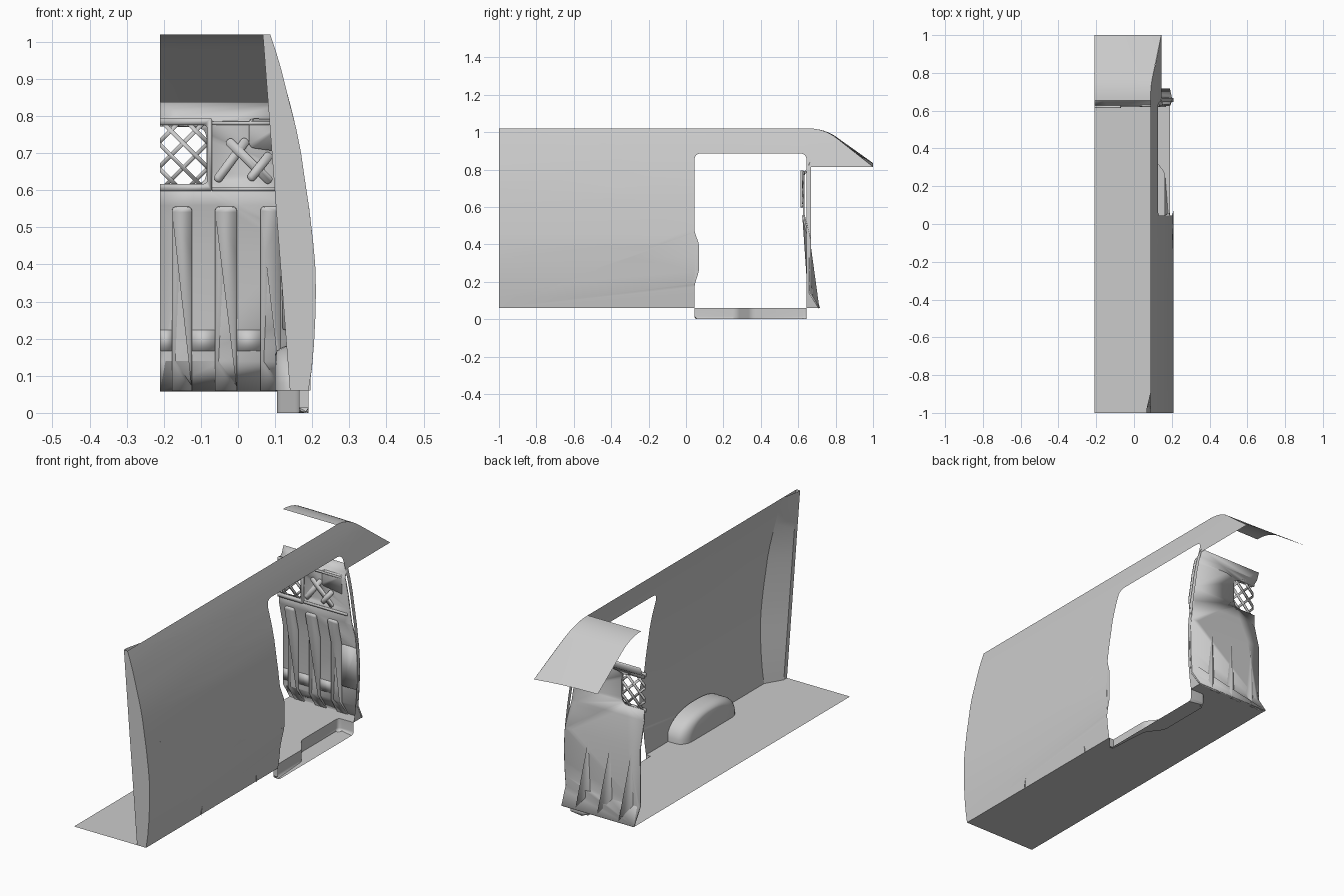
import bpy, bmesh, math
from mathutils import Vector

if "Cube" in bpy.data.objects:
    bpy.data.objects.remove(bpy.data.objects["Cube"])

LEFT, FLOOR, TOP = -0.21, 0.06, 1.02
# side wall bulge: (z, x); bulkhead side profile: (z, y)
WALL = [(.06, .19), (.12, .199), (.19, .205), (.26, .2085), (.33, .21), (.40, .208), (.455, .203), (.55, .192),
        (.63, .18), (.70, .17), (.765, .157), (.832, .14), (.88, .128), (.927, .116), (.975, .102), (1.02, .087)]
BULK = [(.06, .713), (.14, .662), (.43, .662), (.56, .63), (.785, .63), (.80, .65), (.835, .664)]


def interp(table, z):
    if z <= table[0][0]:
        return table[0][1]
    for (z0, a), (z1, b) in zip(table, table[1:]):
        if z <= z1:
            return a + (b - a) * (z - z0) / (z1 - z0)
    return table[-1][1]


def fillet(pts, n=6):
    """Closed outline; a third value on a point rounds that corner."""
    out = []
    for i, p in enumerate(pts):
        c = Vector(p[:2])
        if len(p) == 2:
            out.append(c)
            continue
        a = c + (Vector(pts[i - 1][:2]) - c).normalized() * p[2]
        b = c + (Vector(pts[(i + 1) % len(pts)][:2]) - c).normalized() * p[2]
        for k in range(n + 1):
            t = k / n
            out.append(a * (1 - t) ** 2 + c * 2 * t * (1 - t) + b * t * t)
    return out


def finish(name, bm, thick=0, angle=30):
    me = bpy.data.meshes.new(name)
    bm.to_mesh(me)
    bm.free()
    ob = bpy.data.objects.new(name, me)
    bpy.context.collection.objects.link(ob)
    if thick:
        m = ob.modifiers.new("thickness", 'SOLIDIFY')
        m.thickness, m.offset = thick, 0
    bpy.ops.object.select_all(action='DESELECT')
    ob.select_set(True)
    bpy.context.view_layer.objects.active = ob
    bpy.ops.object.shade_smooth_by_angle(angle=math.radians(angle))
    return ob


def cut(bm, co, no, clear=False):
    bmesh.ops.bisect_plane(bm, geom=bm.verts[:] + bm.edges[:] + bm.faces[:], dist=1e-5,
                           plane_co=co, plane_no=no, clear_outer=clear)


def sheet(name, outlines, profile, place, thick=0, clip=None):
    """Flat outlines in (u, z), cut at the profile heights and bent along it."""
    bm = bmesh.new()
    for o in outlines:
        bm.faces.new([bm.verts.new((p[0], 0, p[1])) for p in o])
    bm.normal_update()
    bmesh.ops.triangulate(bm, faces=bm.faces[:])
    for z, _ in profile:
        cut(bm, (0, 0, z), (0, 0, 1))
    if clip:
        x0, x1, z0, z1 = clip
        for co, no in (((x0, 0, 0), (-1, 0, 0)), ((x1, 0, 0), (1, 0, 0)),
                       ((0, 0, z0), (0, 0, -1)), ((0, 0, z1), (0, 0, 1))):
            cut(bm, co, no, True)
    for v in bm.verts:
        v.co = place(v.co.x, v.co.z)
    bmesh.ops.dissolve_limit(bm, angle_limit=.003, verts=bm.verts[:], edges=bm.edges[:])
    return finish(name, bm, thick)


def on_bulkhead(push):
    return lambda u, z: (u, interp(BULK, z) - push, z)


def loft(name, rows, cap=False, angle=30):
    bm = bmesh.new()
    g = [[bm.verts.new(p) for p in r] for r in rows]
    for r, s in zip(g, g[1:]):
        for i in range(len(r) - 1):
            bm.faces.new((r[i], r[i + 1], s[i + 1], s[i]))
    if cap:
        bm.faces.new(g[-1])
    return finish(name, bm, 0, angle)


def bar(x0, z0, x1, z1, w, rounded=True):
    a, b = Vector((x0, z0)), Vector((x1, z1))
    d = (b - a).normalized() * w / 2
    n = Vector((-d.y, d.x))
    pts = [a - d + n, a - d - n, b + d - n, b + d + n]
    return fillet([(*p, w * .48) for p in pts], 4) if rounded else pts


# side wall with sliding door opening
sheet("side_wall", [fillet([
    (-1, FLOOR), (.045, FLOOR), (.045, .18, .02), (.07, .26, .02), (.07, .40, .02), (.045, .47, .02),
    (.045, .887, .04), (.645, .887, .04), (.645, FLOOR), (.715, FLOOR), (.667, .14), (.667, .815),
    (1, .815), (.74, 1.02, .085), (-1, TOP)])], WALL, lambda u, z: (interp(WALL, z), u, z))

# rear pillar at the open end of the wall
rows = []
for z, x in WALL:
    inner = .14 + (.067 - .14) * (z - FLOOR) / (TOP - FLOOR)
    rows.append([(x, -1, z), (inner, -1, z), (inner, -.975, z), (x, -.89, z)])
loft("rear_pillar", rows)

# curved windscreen header
edge = fillet([(.5, TOP), (.74, TOP, .085), (1, .815)], 8)[1:]
rows = []
for y, z in edge:
    s = (TOP - z) / .205
    rows.append([(LEFT + (interp(WALL, z) - LEFT) * t / 10, y, z + .02 * s * (1 - (t / 10) ** 2)) for t in range(11)])
loft("windscreen_header", rows)

# floor with door step notch
notch = [(.165, .045), (.165, .27, .02), (.105, .35, .02), (.105, .645, .02)]
bm = bmesh.new()
bm.faces.new([bm.verts.new((p[0], p[1], FLOOR)) for p in fillet(
    [(LEFT, -1), (.19, -1), (.19, .045)] + notch + [(.19, .645), (.19, .715), (LEFT, .715)])])
finish("floor", bm)

# door step tub, open on top and outside
bm = bmesh.new()
outline = fillet([(.19, .045)] + notch + [(.19, .645)])
low = [bm.verts.new((p[0], p[1], 0)) for p in outline]
high = [bm.verts.new((p[0], p[1], FLOOR)) for p in outline]
bm.faces.new(low)
for i in range(len(low) - 1):
    bm.faces.new((low[i], low[i + 1], high[i + 1], high[i]))
rim = [e for e in bm.edges if len(e.link_faces) == 2 and all(v.co.z < .001 for v in e.verts)]
bmesh.ops.bevel(bm, geom=rim, offset=.018, segments=4, profile=.5, affect='EDGES', clamp_overlap=True)
finish("door_step", bm, 0, 40)

# wheel arch
rows = []
for x, k in ((.196, 1), (.14, 1), (.125, .97), (.113, .91), (.104, .83), (.1, .73)):
    arc = [math.pi * i / 24 for i in range(25)]
    rows.append([(x, -.35 + .22 * k * math.copysign(abs(math.cos(a)) ** .85, math.cos(a)),
                  FLOOR + .122 * (.25 + .75 * k) * math.sin(a) ** .85 if 0 < i < 24 else FLOOR)
                 for i, a in enumerate(arc)])
loft("wheel_arch", rows, True, 45)

# bulkhead panel, following the wall, with the half window cut into its left edge
wall_side = [(interp(WALL, z), z) for z, _ in WALL if z < .83] + [(.139, .835)]
window = [(LEFT, .772), (-.085, .772, .035), (-.085, .615, .035), (LEFT, .615)]
sheet("bulkhead", [fillet([(LEFT, FLOOR)] + wall_side + [(LEFT, .835)] + window)],
      BULK, on_bulkhead(0), .008)

# vertical stiffening ribs and kick strips between them
ribs = [(-.178, -.124), (-.062, -.003), (.06, .116)]
sheet("bulkhead_ribs", [fillet([(a, FLOOR), (b, FLOOR), (b, .556, .014), (a, .556, .014)]) for a, b in ribs],
      BULK, on_bulkhead(.006), .012)
gaps = [(LEFT, -.178), (-.124, -.062), (-.003, .06)]
sheet("kick_strips", [[(a, .167), (b, .167), (b, .224), (a, .224)] for a, b in gaps],
      BULK, on_bulkhead(.003), .006)

# window frame and diagonal grille
sheet("window_frame", [fillet([(LEFT, .598), (-.07, .598, .006), (-.07, .795, .006), (LEFT, .795),
                               (LEFT, .776), (-.083, .776, .012), (-.083, .617, .012), (LEFT, .617)])],
      [], lambda u, z: (u, .62, z), .014)
for n, s in (("a", 1), ("b", -1)):
    lines = [bar(-.1475 + i * .067 - .15, .694 - .15 * s, -.1475 + i * .067 + .15, .694 + .15 * s, .011, False)
             for i in (-2.5, -1.5, -.5, .5, 1.5, 2.5)]
    sheet("window_grille_" + n, lines, [], lambda u, z, s=s: (u, .624 + .0005 * s, z), .007,
          (LEFT, -.078, .61, .778))

# embossed stiffeners on the upper panel
for i, b in enumerate([(-.052, .634, .017, .728), (-.02, .727, .08, .63), (.038, .637, .08, .69),
                       (-.004, .727, .016, .735)][:3]):
    sheet("panel_stiffener_%d" % (i + 1), [bar(*b, .024)], BULK, on_bulkhead(.005 + i * .0004), .008)

# top rail, lower rail and raised corner pad of the upper panel
sheet("panel_pad", [fillet([(.03, .715, .015), (.14, .70), (.135, .79), (.03, .79, .012)])],
      BULK, on_bulkhead(.004), .008)
sheet("panel_rails", [[(-.07, .776), (.135, .776), (.135, .785), (-.07, .785)],
                      [(-.07, .598), (.17, .598), (.17, .609), (-.07, .609)]],
      BULK, on_bulkhead(.005), .01)

# grab handle loop beside the door
loop = fillet([(.103, .43, .008), (.121, .43, .008), (.121, .53, .008), (.103, .53, .008)], 5)
bm = bmesh.new()
bm.faces.new([bm.verts.new((p.x, interp(BULK, p.y) - .008, p.y)) for p in loop])
bmesh.ops.wireframe(bm, faces=bm.faces[:], thickness=.006, use_replace=True, use_boundary=True)
finish("grab_handle", bm)

# door post trim on the bulkhead
sheet("post_trim", [fillet([(.12, .224, .006), (.2, .224), (.2, .43), (.118, .43, .006)])],
      BULK, on_bulkhead(.006), .012)
